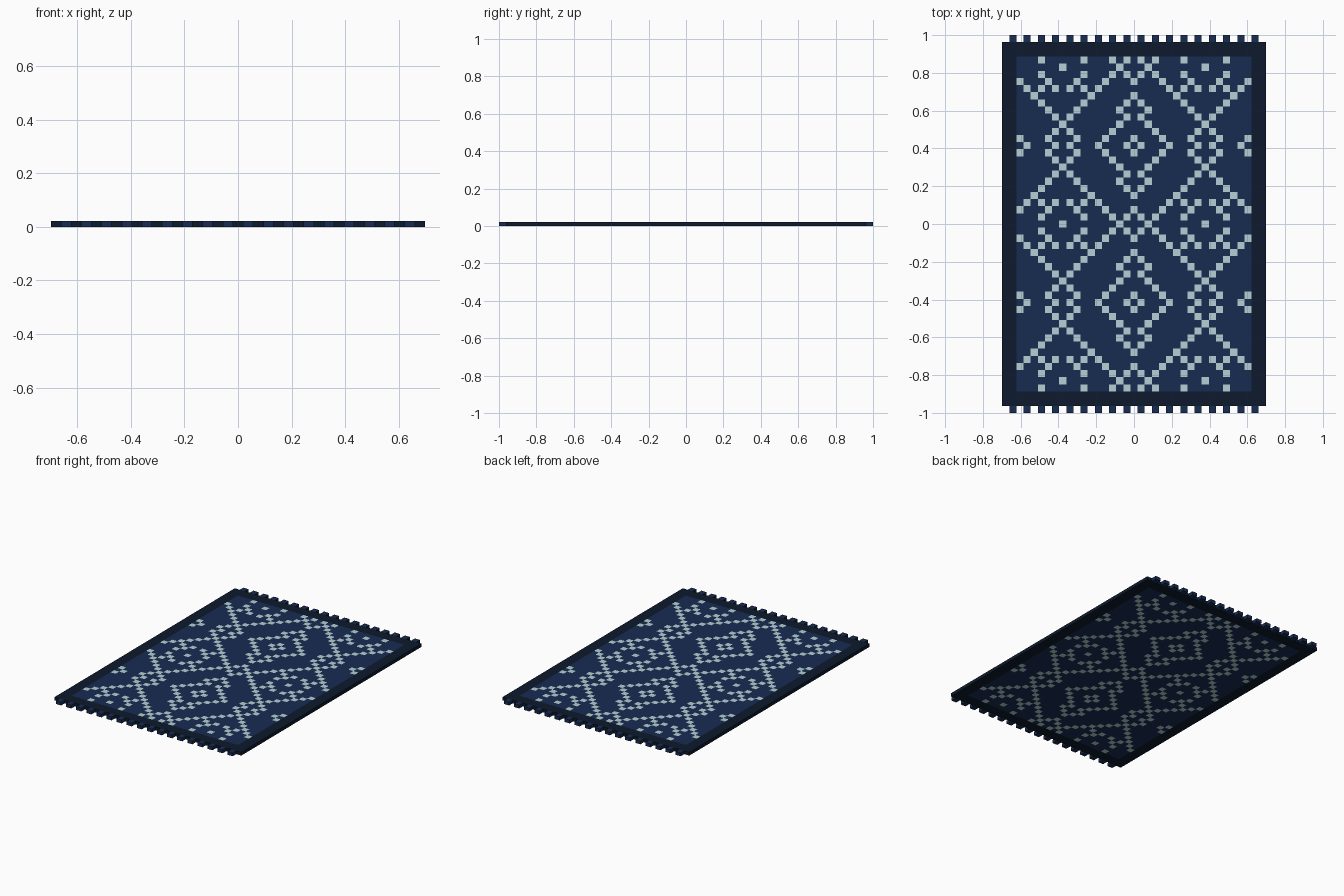
import bpy, bmesh

if "Cube" in bpy.data.objects:
    bpy.data.objects.remove(bpy.data.objects["Cube"])

C = 2 / 53          # one woven square
T = 0.0226          # rug thickness


def material(name, rgb):
    m = bpy.data.materials.new(name)
    m.diffuse_color = (*rgb, 1)
    m.use_nodes = True
    m.node_tree.nodes["Principled BSDF"].inputs["Base Color"].default_value = m.diffuse_color
    return m


NAVY = material("navy", (0.0086, 0.025, 0.084))
DARK = material("dark_edge", (0.004, 0.010, 0.026))
PALE = material("pale_thread", (0.456, 0.63, 0.66))


def finish(bm, name, mats):
    me = bpy.data.meshes.new(name)
    bm.to_mesh(me)
    bm.free()
    for m in mats:
        me.materials.append(m)
    ob = bpy.data.objects.new(name, me)
    bpy.context.collection.objects.link(ob)
    return ob


def box(bm, x, y, w, d):
    # box in woven squares, full rug thickness
    vs = bmesh.ops.create_cube(bm, size=1)["verts"]
    bmesh.ops.scale(bm, vec=(w * C, d * C, T), verts=vs)
    bmesh.ops.translate(bm, vec=(x * C, y * C, T / 2), verts=vs)


# quarter of the repeat, mirrored over columns 0 / 10 and rows 0 / 11
motif = {(v + 2, v) for v in range(9)}                        # long diagonals
motif |= {(0, 2), (1, 1)}                                     # crossing lozenge
motif |= {(10, 0), (7, 1), (8, 2), (7, 3), (9, 3)}            # side flower
motif |= {(9, 9), (8, 10), (9, 11)}                           # side chain
motif |= {(0, 4), (1, 5), (2, 6), (1, 7)}                     # diamond ends
motif |= {(2, 8), (3, 9), (4, 10), (5, 11)}                   # diamond sides
motif |= {(0, 10), (1, 11)}                                   # diamond heart


def is_pale(i, j):
    u, v = abs(i), abs(j)
    u = 20 - u if u > 10 else u
    v = abs(22 - v) if v > 11 else v
    return (u, v) in motif


# woven field: grid with pale squares, given thickness
bm = bmesh.new()
bmesh.ops.create_grid(bm, x_segments=33, y_segments=47, size=0.5)
bmesh.ops.scale(bm, vec=(33 * C, 47 * C, 1), verts=bm.verts)
for f in bm.faces:
    c = f.calc_center_median()
    f.material_index = int(is_pale(round(c.x / C), round(c.y / C)))
bmesh.ops.translate(bm, vec=(0, 0, T), verts=bm.verts)
field = finish(bm, "woven_field", [NAVY, PALE])
solid = field.modifiers.new("thickness", "SOLIDIFY")
solid.thickness = T
solid.offset = -1

# dark border, two squares wide
bm = bmesh.new()
for s in (-1, 1):
    box(bm, s * 17.5, 0, 2, 51)
    box(bm, 0, s * 24.5, 33, 2)
finish(bm, "border", [DARK])

# fringe tufts on both short ends
bm = bmesh.new()
for s in (-1, 1):
    for i in range(-17, 18, 2):
        box(bm, i, s * 26, 1, 1)
finish(bm, "fringe", [NAVY])
